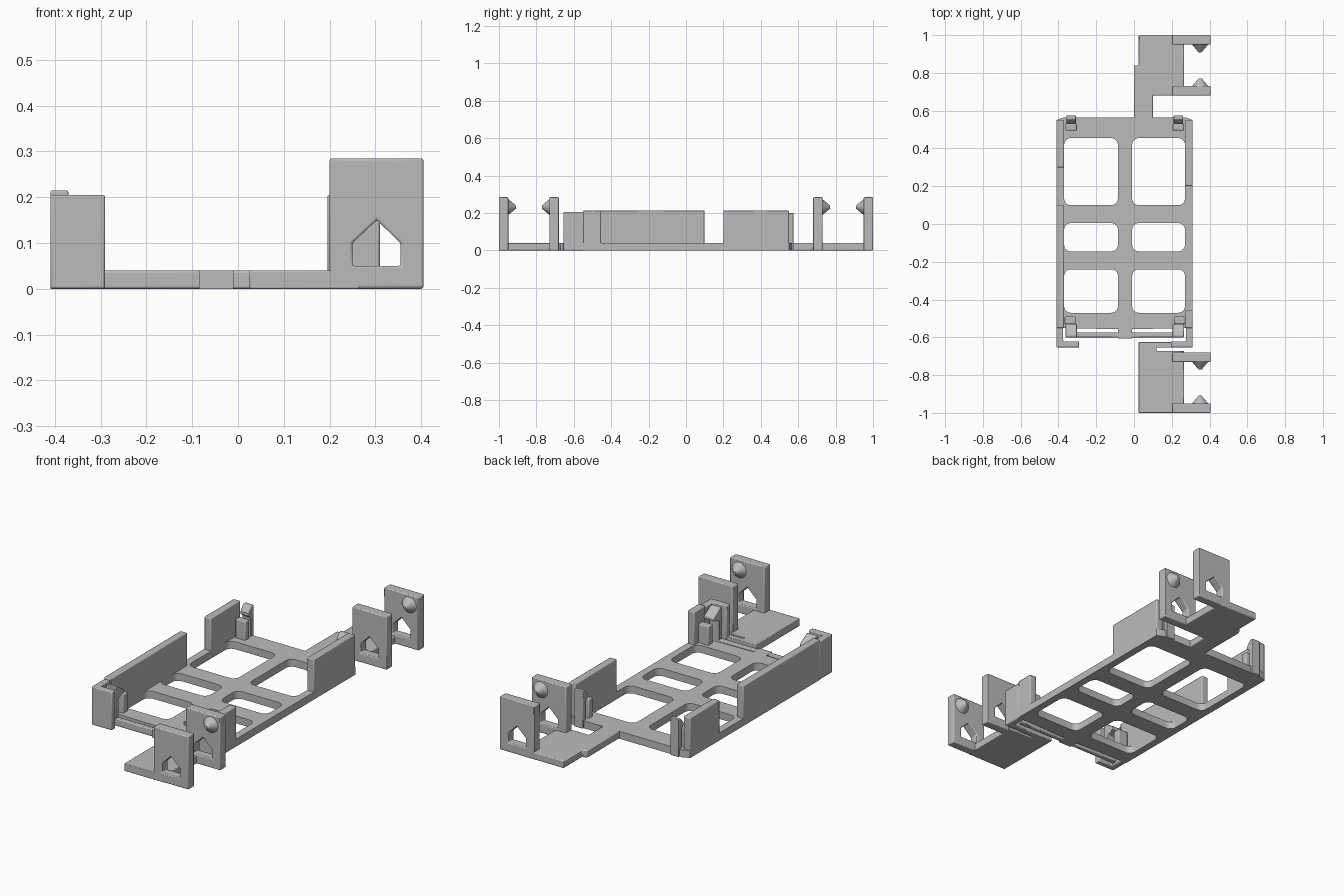
import bpy, math
from mathutils import Matrix, Vector

cube = bpy.data.objects.get("Cube")
if cube:
    bpy.data.objects.remove(cube, do_unlink=True)

grey = bpy.data.materials.new("plain grey")
grey.use_nodes = True
grey.diffuse_color = (0.5, 0.5, 0.5, 1)
grey.node_tree.nodes["Principled BSDF"].inputs["Base Color"].default_value = (0.5, 0.5, 0.5, 1)

BASE = 0.04      # floor thickness
WALL = 0.215     # side wall height
# Frames that lay a flat profile on the floor, or stand it facing y or x
FLOOR = Matrix.Identity(4)
FACE_Y = Matrix(((1, 0, 0, 0), (0, 0, -1, 0), (0, 1, 0, 0), (0, 0, 0, 1)))
FACE_X = Matrix(((0, 0, 1, 0), (1, 0, 0, 0), (0, 1, 0, 0), (0, 0, 0, 1)))


def rect(x0, x1, y0, y1):
    return [(x0, y0), (x1, y0), (x1, y1), (x0, y1)]


def rounded(x0, x1, y0, y1, r=0.035, n=5):
    pts = []
    corners = [(x1 - r, y1 - r), (x0 + r, y1 - r), (x0 + r, y0 + r), (x1 - r, y0 + r)]
    for k, (cx, cy) in enumerate(corners):
        for i in range(n + 1):
            a = math.pi / 2 * (k + i / n)
            pts.append((cx + r * math.cos(a), cy + r * math.sin(a)))
    return pts


def extrude(name, loops, low, high, frame=FLOOR, bevel=0.005):
    """Fill the first loop, cut the others out of it, and thicken from low to high."""
    curve = bpy.data.curves.new(name, "CURVE")
    curve.dimensions = "2D"
    curve.fill_mode = "BOTH"
    curve.extrude = (high - low) / 2
    for loop in loops:
        spline = curve.splines.new("POLY")
        spline.points.add(len(loop) - 1)
        for p, (x, y) in zip(spline.points, loop):
            p.co = (x, y, 0, 1)
        spline.use_cyclic_u = True
    obj = bpy.data.objects.new(name, curve)
    bpy.context.collection.objects.link(obj)
    bpy.ops.object.select_all(action="DESELECT")
    obj.select_set(True)
    bpy.context.view_layer.objects.active = obj
    bpy.ops.object.convert(target="MESH")
    obj = bpy.context.object
    obj.data.transform(frame @ Matrix.Translation((0, 0, (low + high) / 2)))
    bpy.ops.object.mode_set(mode="EDIT")
    bpy.ops.mesh.select_all(action="SELECT")
    bpy.ops.mesh.remove_doubles(threshold=0.0001)
    bpy.ops.mesh.dissolve_limited(angle_limit=0.01)
    bpy.ops.mesh.normals_make_consistent(inside=False)
    bpy.ops.object.mode_set(mode="OBJECT")
    obj.data.materials.clear()
    obj.data.materials.append(grey)
    if bevel:
        mod = obj.modifiers.new("soft edges", "BEVEL")
        mod.width = bevel
        mod.segments = 2
        mod.limit_method = "ANGLE"
        mod.angle_limit = math.radians(40)
    bpy.ops.object.shade_smooth_by_angle(angle=math.radians(30))
    return obj


def box(name, x0, x1, y0, y1, z0, z1):
    return extrude(name, [rect(x0, x1, y0, y1)], z0, z1)


# Floor frame with six windows
outline = [(-0.41, -0.55), (-0.085, -0.557), (-0.085, -0.607), (-0.01, -0.607),
           (-0.01, -0.557), (0.31, -0.55), (0.31, 0.55), (0.27, 0.565),
           (-0.37, 0.565), (-0.41, 0.55)]
windows = [rounded(x0, x1, y0, y1)
           for x0, x1 in ((-0.37, -0.085), (-0.01, 0.27))
           for y0, y1 in ((0.10, 0.455), (-0.145, 0.005), (-0.47, -0.24))]
extrude("floor_frame", [outline] + windows, 0, BASE, bevel=0)

# Side walls
for name, x, y0, y1 in (("left_rear", 0.27, 0.2, 0.55), ("left_front", 0.27, -0.55, -0.455),
                        ("right_rear", -0.41, 0.3, 0.55), ("right_front", -0.41, -0.55, 0.10)):
    box(name + "_wall", x, x + 0.04, y0, y1, 0, WALL)

# Hooked front corners
for side, outer, inner, tip in (("right", -0.41, -0.375, -0.29), ("left", 0.31, 0.275, 0.195)):
    corner = [(outer, -0.545), (outer, -0.655), (tip, -0.655),
              (tip, -0.622), (inner, -0.622), (inner, -0.545)]
    extrude(side + "_front_corner", [corner], 0, 0.205)

# Spring bars across the front
box("right_spring_bar", -0.36, -0.08, -0.6, -0.575, 0, BASE)
box("left_spring_bar", -0.015, 0.265, -0.6, -0.575, 0, BASE)

# Latches with sloped catches, and the stop block inside each
front_hook = [(-0.6, 0), (-0.575, 0), (-0.575, 0.14), (-0.53, 0.155),
              (-0.53, 0.17), (-0.585, 0.205), (-0.6, 0.205)]
back_hook = [(0.575, 0), (0.548, 0), (0.548, 0.14), (0.53, 0.155),
             (0.53, 0.17), (0.555, 0.2), (0.575, 0.2)]
for side, cx, s in (("right", -0.333, -1), ("left", 0.235, 1)):
    extrude(side + "_front_latch", [front_hook], cx - 0.03, cx + 0.03, FACE_X, 0.003)
    extrude(side + "_back_latch", [back_hook], cx - 0.025, cx + 0.025, FACE_X, 0.003)
    fx = cx + 0.006 * s
    box(side + "_front_stop", fx - 0.03, fx + 0.03, -0.53, -0.49, 0, 0.14)
    box(side + "_back_stop", cx - 0.03, cx + 0.03, 0.495, 0.53, 0, 0.14)

# Outrigger floors
extrude("back_outrigger", [[(0, 0.55), (0.1, 0.55), (0.1, 0.68), (0.265, 0.68), (0.265, 1),
                            (0.025, 1), (0.025, 0.84), (0, 0.84)]], 0, BASE)
extrude("front_outrigger", [[(0.025, -1), (0.265, -1), (0.265, -0.672), (0.12, -0.672),
                             (0.12, -0.655), (0.22, -0.655), (0.22, -0.625),
                             (0.025, -0.625)]], 0, BASE, bevel=0.003)

# Upright tabs with a house shaped opening and a cone stud
house = [(0.25, 0.05), (0.355, 0.05), (0.355, 0.1), (0.303, 0.15), (0.25, 0.1)]
for name, y0, direction in (("back_outer", 0.95, -1), ("back_inner", 0.68, 1),
                            ("front_inner", -0.73, -1), ("front_outer", -1.0, 1)):
    y1 = y0 + 0.05
    extrude(name + "_tab", [rect(0.2, 0.405, 0, 0.285), house], -y1, -y0, FACE_Y)
    face = y1 if direction > 0 else y0
    bpy.ops.mesh.primitive_cone_add(
        vertices=32, radius1=0.043, radius2=0.008, depth=0.042,
        location=(0.35, face + direction * 0.02, 0.232),
        rotation=(-direction * math.pi / 2, 0, 0))
    stud = bpy.context.object
    stud.name = name + "_stud"
    stud.data.materials.append(grey)
    bpy.ops.object.shade_smooth_by_angle(angle=math.radians(30))
